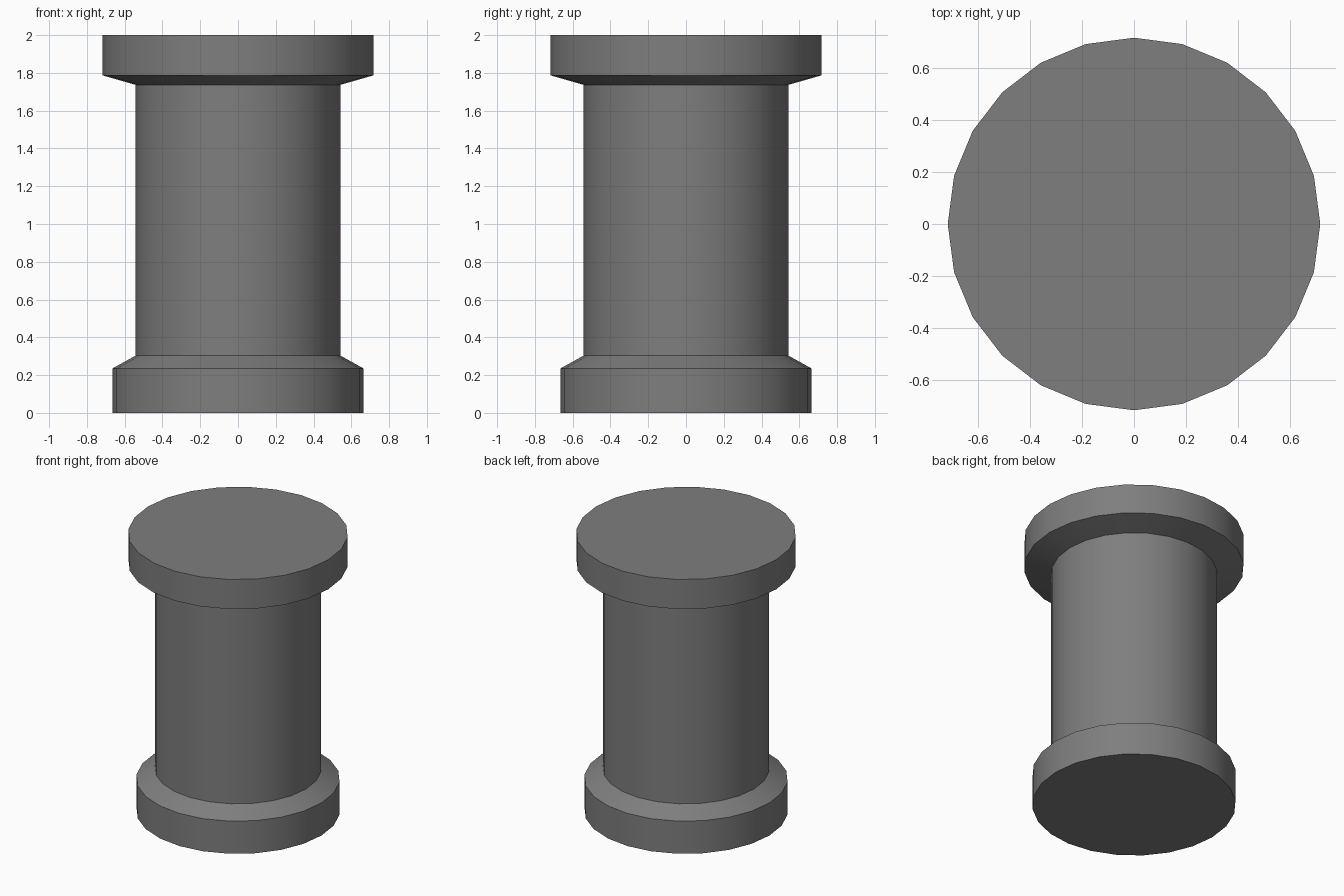
import bpy
import bmesh
from math import cos, sin, tau, radians

SIDES = 24
SHAFT_R, BASE_R, CAP_R = 0.543, 0.665, 0.718
SHAFT_BOTTOM, SHAFT_TOP = 0.303, 1.737

cube = bpy.data.objects.get("Cube")
if cube:
    bpy.data.objects.remove(cube, do_unlink=True)

grey = bpy.data.materials.new("stone_grey")
grey.use_nodes = True
colour = (0.21, 0.21, 0.21, 1)
grey.diffuse_color = colour
grey.node_tree.nodes["Principled BSDF"].inputs["Base Color"].default_value = colour


def lathe(name, profile, close_bottom=False, close_top=False):
    """Turn (radius, height) points, listed upwards, around the z axis."""
    bm = bmesh.new()
    rings = [[bm.verts.new((r * cos(tau * i / SIDES), r * sin(tau * i / SIDES), z))
              for i in range(SIDES)] for r, z in profile]
    for low, high in zip(rings, rings[1:]):
        for i in range(SIDES):
            j = (i + 1) % SIDES
            bm.faces.new((low[i], low[j], high[j], high[i]))
    if close_bottom:
        bm.faces.new(rings[0][::-1])
    if close_top:
        bm.faces.new(rings[-1])
    mesh = bpy.data.meshes.new(name)
    bm.to_mesh(mesh)
    bm.free()
    mesh.materials.append(grey)
    obj = bpy.data.objects.new(name, mesh)
    bpy.context.collection.objects.link(obj)
    bpy.ops.object.select_all(action="DESELECT")
    obj.select_set(True)
    bpy.context.view_layer.objects.active = obj
    # Round sides are smooth, bevel rims stay crisp
    bpy.ops.object.shade_smooth_by_angle(angle=radians(30))
    return obj


# Foot with a sloped shoulder
lathe("base", [(BASE_R, 0), (BASE_R, 0.235), (SHAFT_R, SHAFT_BOTTOM)],
      close_bottom=True)

# Straight column, meeting the foot and cap edge to edge
lathe("shaft", [(SHAFT_R, SHAFT_BOTTOM), (SHAFT_R, SHAFT_TOP)])

# Wide flat cap with a sloped underside
lathe("cap", [(SHAFT_R, SHAFT_TOP), (CAP_R, 1.787), (CAP_R, 2)],
      close_top=True)
